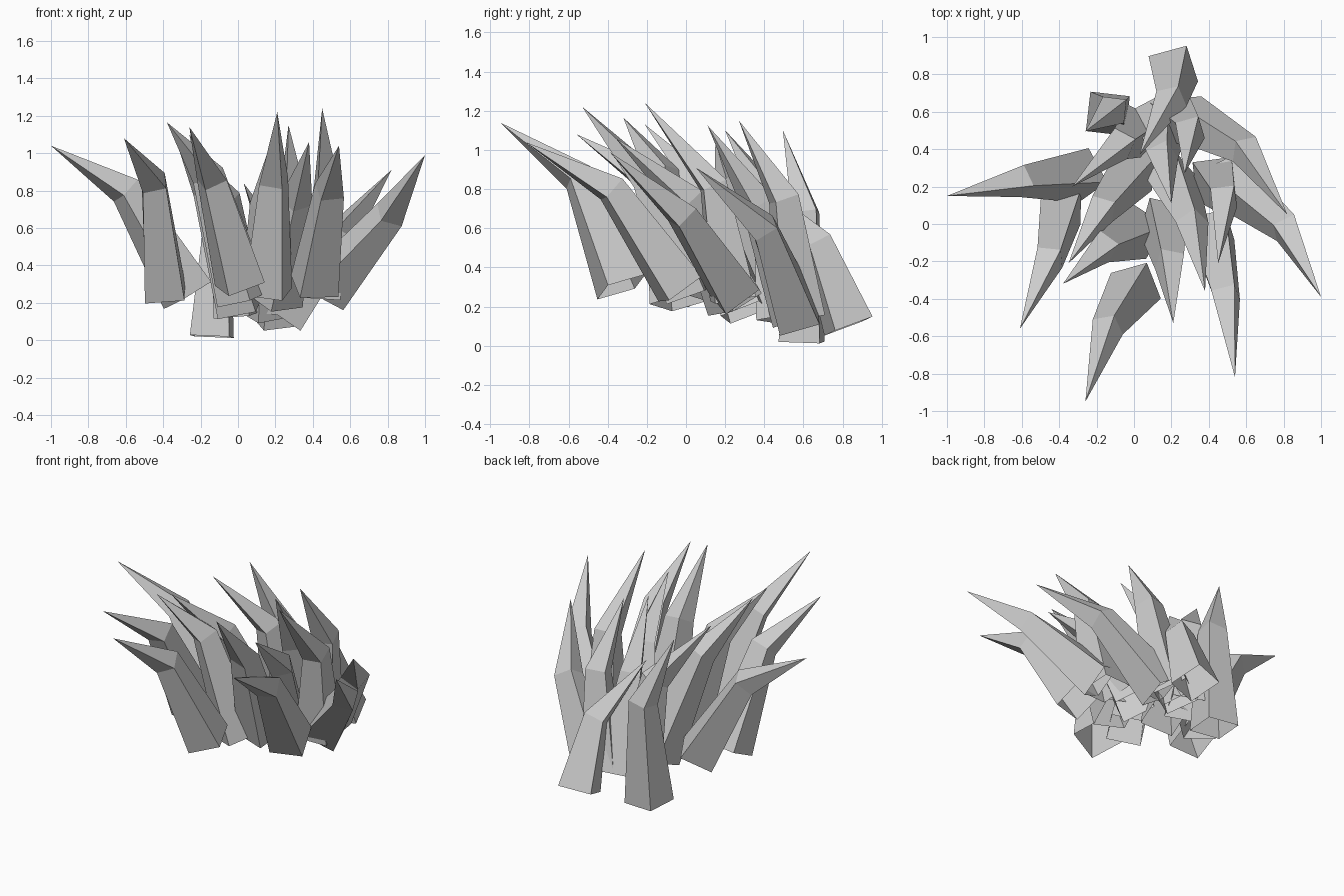
import bpy, bmesh, math
from mathutils import Vector

cube = bpy.data.objects.get("Cube")
if cube:
    bpy.data.objects.remove(cube, do_unlink=True)

grey = bpy.data.materials.new("stone_grey")
grey.use_nodes = True
grey.diffuse_color = (0.6, 0.6, 0.6, 1)
grey.node_tree.nodes["Principled BSDF"].inputs["Base Color"].default_value = (0.6, 0.6, 0.6, 1)


def ring(bm, centre, axis, lean, radius, twist):
    """Square ring across the axis, turned by the twist from the lean."""
    axis = axis.normalized()
    u = (lean - axis * lean.dot(axis)).normalized()
    v = axis.cross(u)
    verts = []
    for i in range(4):
        a = math.pi / 2 * i + math.radians(twist)
        verts.append(bm.verts.new(centre + radius * (u * math.cos(a) + v * math.sin(a))))
    return verts


def spike(name, base, bend, tip, twist=-22):
    """Four-sided hollow blade: thick open foot, bent middle, sharp point."""
    base, bend, tip = Vector(base), Vector(bend), Vector(tip)
    lean = tip - base
    lean.z = 0
    low_axis, high_axis = (bend - base).normalized(), (tip - bend).normalized()
    bm = bmesh.new()
    foot = ring(bm, base, low_axis, lean, 0.15, twist)
    middle = ring(bm, bend, low_axis + high_axis, lean, 0.09, twist)
    point = bm.verts.new(tip)
    for i in range(4):
        j = (i + 1) % 4
        bm.faces.new((foot[i], foot[j], middle[j], middle[i]))
        bm.faces.new((middle[i], middle[j], point))
    mesh = bpy.data.meshes.new(name)
    bm.to_mesh(mesh)
    bm.free()
    mesh.materials.append(grey)
    bpy.context.collection.objects.link(bpy.data.objects.new(name, mesh))


# Outer spikes
spike("right_spike", (-.27, .26, .24), (-.6, .23, .8), (-1, .15, 1.04))
spike("left_spike", (.47, .25, .27), (.81, -.02, .67), (1, -.39, .99), 26)
spike("left_back_spike", (.26, .575, .14), (.59, .4, .6), (.82, .05, .91), 0)
spike("right_front_spike", (-.39, .1, .25), (-.45, -.18, .84), (-.61, -.56, 1.08), -28)
spike("front_spike", (.01, -.33, .3), (-.14, -.55, .86), (-.26, -.95, 1.14), -4)
spike("left_front_spike", (.41, -.03, .29), (.49, -.38, .8), (.54, -.82, 1.04), -38)

# Inner spikes
spike("centre_front_spike", (.16, .02, .26), (.19, -.2, .85), (.21, -.53, 1.22), 26)
spike("centre_right_spike", (.03, -.04, .22), (-.16, -.12, .88), (-.38, -.32, 1.165))
spike("centre_left_spike", (.43, .24, .24), (.48, .14, .82), (.45, -.21, 1.24), -40)
spike("inner_right_spike", (.01, .3, .17), (-.17, .08, .82), (-.35, -.21, 1.13))
spike("inner_left_spike", (.2, .25, .21), (.31, .01, .74), (.38, -.36, 1.06))

# Back spikes
spike("back_centre_spike", (.15, .58, .14), (.15, .37, .72), (.2, .11, 1.125))
spike("back_left_spike", (.21, .58, .15), (.3, .5, .75), (.27, .27, 1.15), -40)
spike("back_right_spike", (.01, .5, .14), (-.07, .43, .75), (-.33, .2, 1.1))
spike("rear_left_spike", (.21, .83, .1), (.2, .67, .52), (.03, .37, .84), -6)
spike("rear_right_spike", (-.14, .59, .02), (-.11, .61, .68), (-.26, .495, 1.1), 0)
